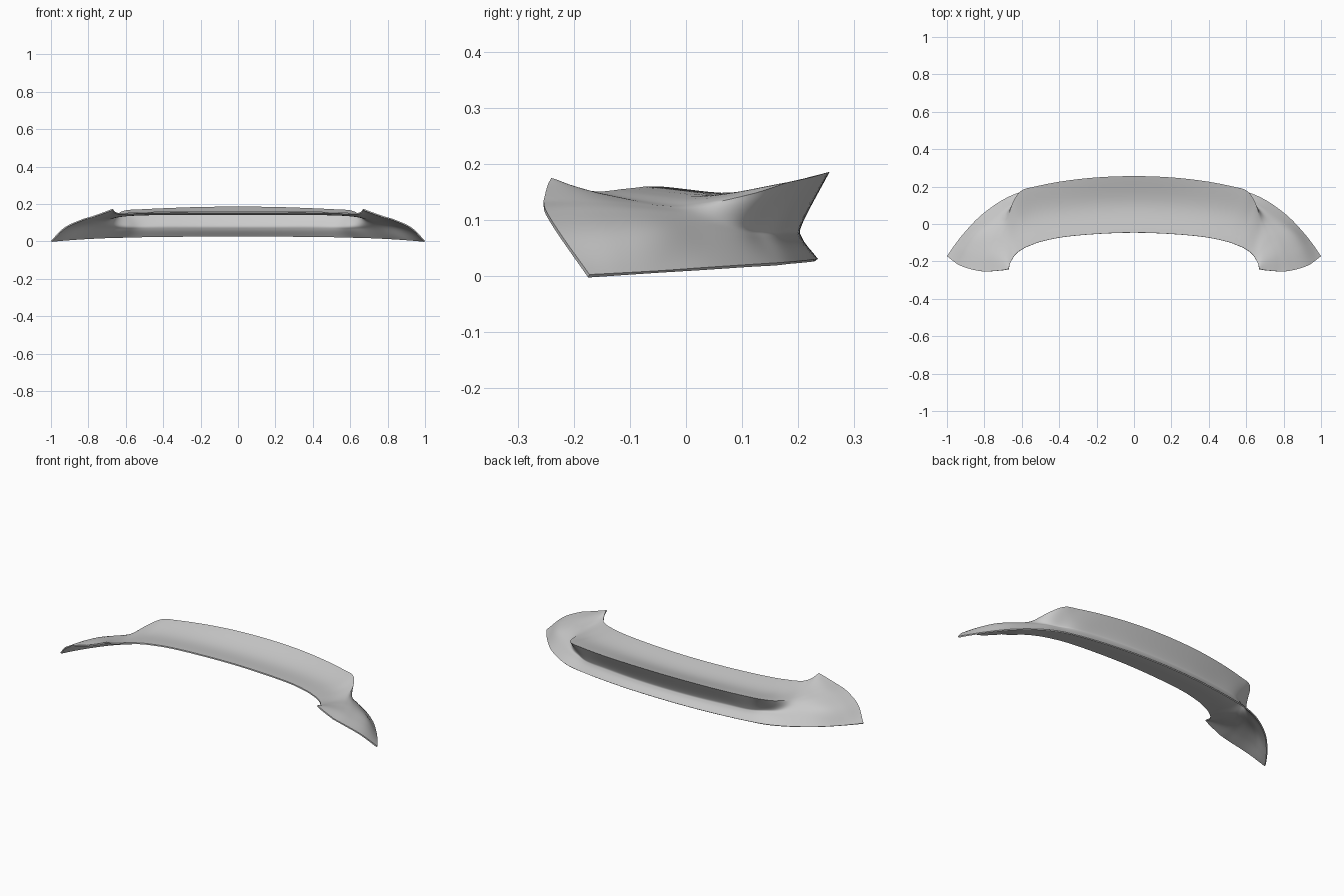
import bpy
from mathutils import Vector

if "Cube" in bpy.data.objects:
    bpy.data.objects.remove(bpy.data.objects["Cube"])

# Cross-sections from the centre to the wing tip.
# Each: inner edge, top dip, spoiler lip, recess, lower flare, bottom edge
def centre(x, ya, yc, yf, zc, zf):
    return [(x, ya, .160), (x, (ya + yc) / 2, .149), (x, yc, zc),
            (x, yf - .027, .095), (x, yf - .028, .068), (x, yf, zf)]

sections = [
    centre(0, -.046, .256, .235, .186, .031),
    centre(.20, -.053, .249, .229, .184, .030),
    centre(.38, -.070, .229, .212, .178, .028),
    [(.50, -.095, .157), (.52, .055, .146), (.53, .200, .171),
     (.515, .165, .092), (.515, .163, .068), (.525, .190, .026)],
    [(.555, -.115, .155), (.58, .030, .143), (.602, .178, .166),
     (.590, .130, .092), (.595, .132, .068), (.630, .163, .024)],
    [(.59, -.130, .153), (.618, 0, .139), (.648, .115, .146),
     (.655, .090, .095), (.675, .097, .070), (.725, .115, .021)],
    [(.63, -.158, .151), (.655, -.080, .136), (.682, .010, .125),
     (.715, .017, .106), (.760, .030, .074), (.825, .040, .016)],
    [(.655, -.195, .157), (.678, -.140, .145), (.722, -.080, .129),
     (.775, -.065, .114), (.845, -.047, .079), (.906, -.045, .010)],
    [(.667, -.225, .170), (.695, -.200, .158), (.760, -.168, .136),
     (.815, -.158, .117), (.895, -.128, .077), (.961, -.115, .006)],
    [(.671, -.240, .175), (.705, -.247, .161), (.780, -.254, .134),
     (.840, -.249, .116), (.930, -.222, .073), (1.0, -.172, .003)],
]

def spline(pts, n, mirror_start=False):
    """Catmull-Rom curve through pts with n steps per span."""
    p = [Vector(q) for q in pts]
    first = 2 * p[0] - p[1]
    if mirror_start:
        first = Vector((-p[1].x, p[1].y, p[1].z))
    p = [first] + p + [2 * p[-1] - p[-2]]
    out = []
    for i in range(1, len(p) - 2):
        a, b, c, d = p[i - 1:i + 3]
        for k in range(n):
            t = k / n
            out.append(.5 * (2 * b + (c - a) * t + (2 * a - 5 * b + 4 * c - d) * t * t
                             + (3 * b - a - 3 * c + d) * t ** 3))
    out.append(p[-2])
    return out

# Smooth lengthwise rails, then smooth sections with a crisp lip
rails = [spline([s[i] for s in sections], 7, True) for i in range(6)]
rows = []
for station in zip(*rails):
    rows.append(spline(station[:3], 7)[:-1] + spline(station[2:], 6))

w = len(rows[0])
verts = [p for row in rows for p in row]
faces = [(i * w + j, (i + 1) * w + j, (i + 1) * w + j + 1, i * w + j + 1)
         for i in range(len(rows) - 1) for j in range(w - 1)]
mesh = bpy.data.meshes.new("ducktail_panel")
mesh.from_pydata(verts, [], faces)
panel = bpy.data.objects.new("ducktail_panel", mesh)
bpy.context.collection.objects.link(panel)

# Mirrored half, given a thin shell thickness
mirror = panel.modifiers.new("Mirror", 'MIRROR')
mirror.use_clip = True
shell = panel.modifiers.new("Thickness", 'SOLIDIFY')
shell.thickness = .007
shell.offset = -1

bpy.context.view_layer.objects.active = panel
panel.select_set(True)
for name in ("Mirror", "Thickness"):
    bpy.ops.object.modifier_apply(modifier=name)
bpy.ops.object.shade_smooth_by_angle(angle=.6)
